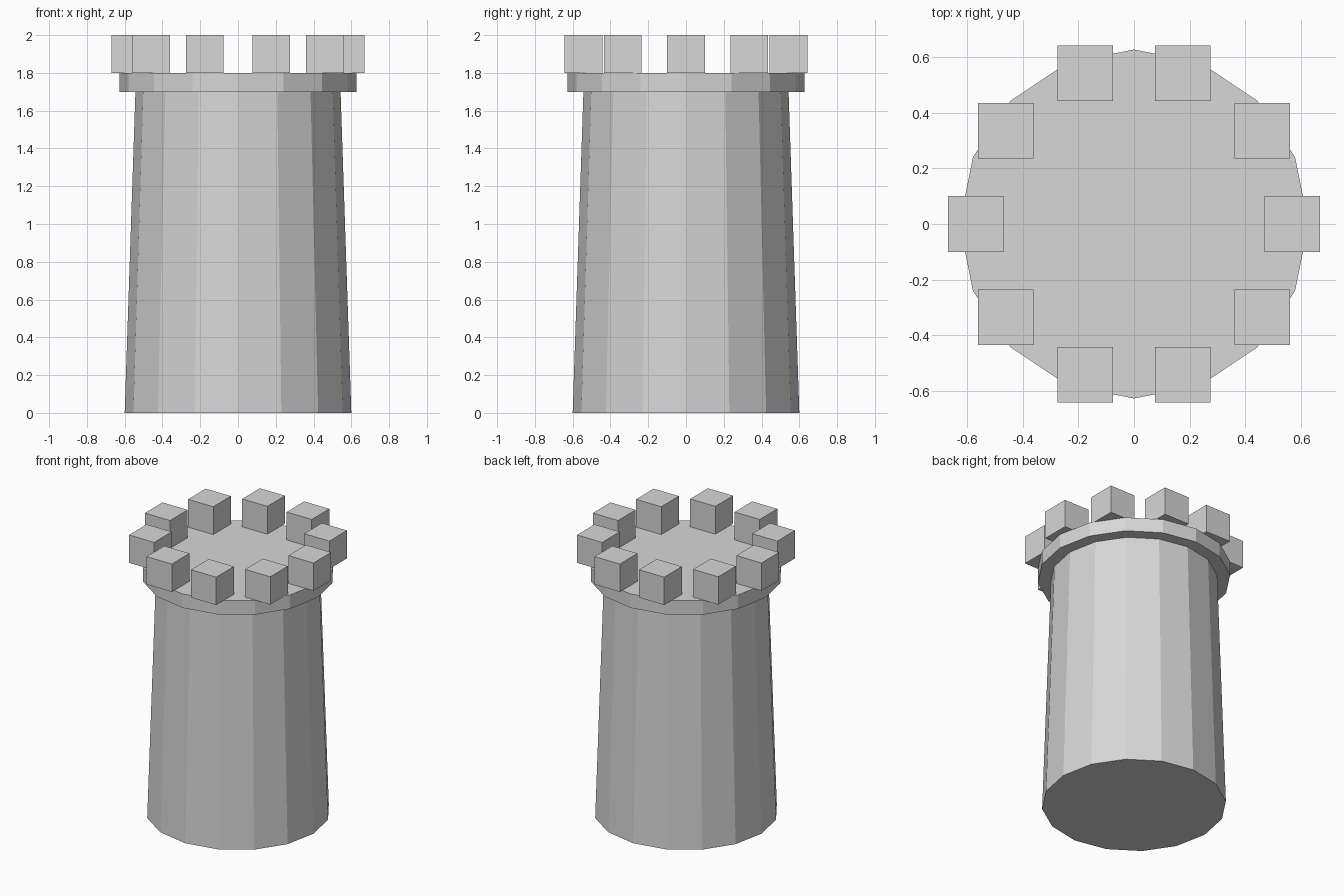
import bpy
from math import cos, sin, tau

cube = bpy.data.objects.get("Cube")
if cube:
    bpy.data.objects.remove(cube, do_unlink=True)

# Single stone colour
stone = bpy.data.materials.new("light_grey_stone")
stone.use_nodes = True
grey = (0.68, 0.68, 0.68, 1)
stone.diffuse_color = grey
stone.node_tree.nodes["Principled BSDF"].inputs["Base Color"].default_value = grey

SIDES = 16
MERLONS = 10


def finish(name):
    obj = bpy.context.object
    obj.name = name
    obj.data.materials.append(stone)
    return obj


def drum(name, r_bottom, r_top, z0, z1):
    bpy.ops.mesh.primitive_cone_add(vertices=SIDES, radius1=r_bottom, radius2=r_top,
                                    depth=z1 - z0, location=(0, 0, (z0 + z1) / 2))
    return finish(name)


# Tapered tower body and overhanging platform
drum("tower_body", 0.6, 0.543, 0, 1.7)
drum("platform", 0.628, 0.628, 1.7, 1.8)

# Ring of axis-aligned battlement blocks
for i in range(MERLONS):
    a = tau * i / MERLONS
    bpy.ops.mesh.primitive_cube_add(size=0.2, location=(0.57 * cos(a), 0.57 * sin(a), 1.9))
    finish(f"battlement_{i + 1}")
